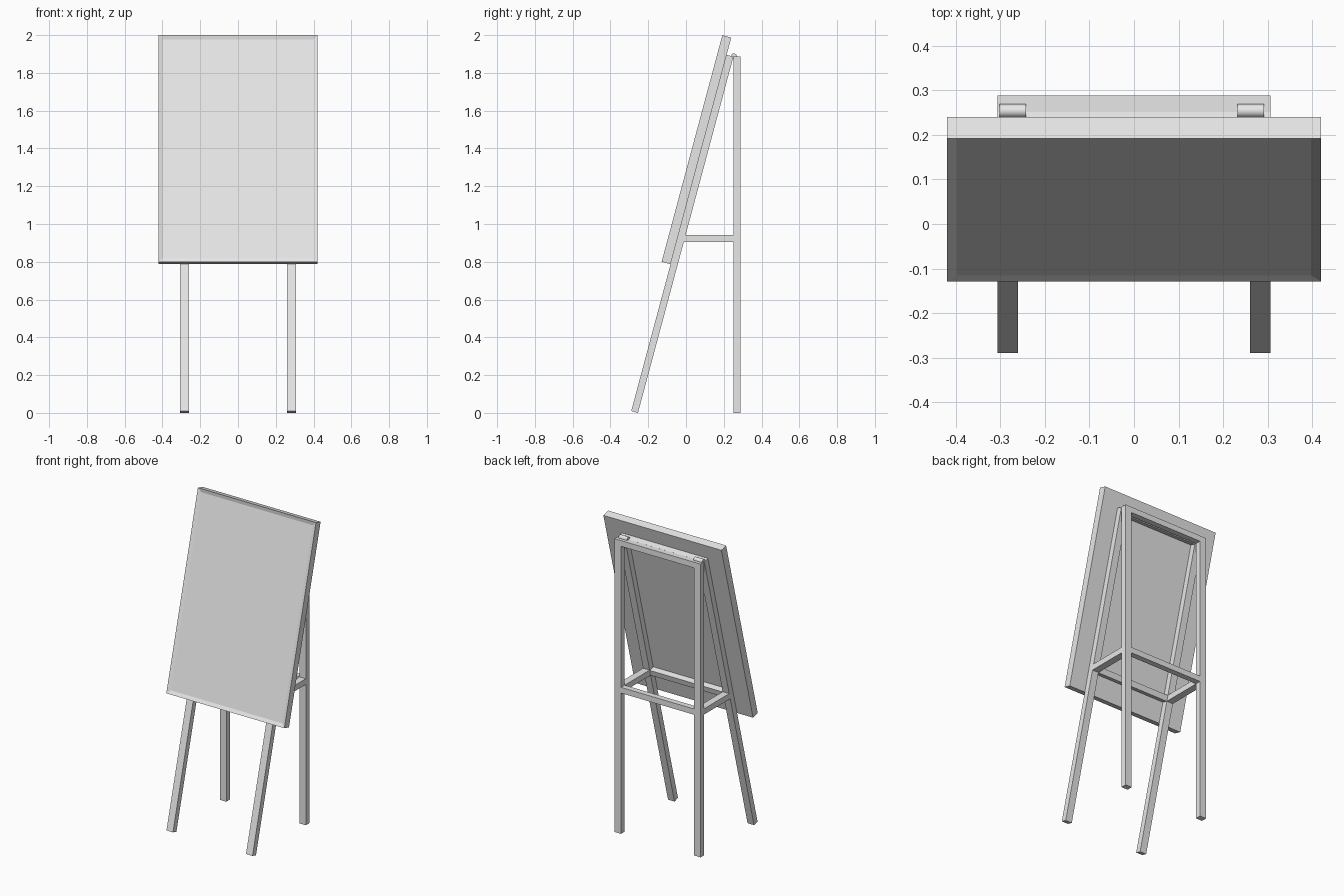
import bpy, bmesh, math
from mathutils import Matrix, Vector

cube = bpy.data.objects.get("Cube")
if cube:
    bpy.data.objects.remove(cube, do_unlink=True)

grey = bpy.data.materials.new("light_grey")
grey.use_nodes = True
grey.diffuse_color = (0.8, 0.8, 0.8, 1)
grey.node_tree.nodes["Principled BSDF"].inputs["Base Color"].default_value = (0.8, 0.8, 0.8, 1)

TILT = math.radians(15)
# Leaning frame: origin at the front bottom edge of the front legs
LEAN = Matrix.Translation((0, -0.29, 0.0097)) @ Matrix.Rotation(-TILT, 4, "X")
UPRIGHT = Matrix.Identity(4)
LEG_IN, LEG_OUT = 0.26, 0.306
DEPTH = 0.037
BACK_Y = 0.252


def finish(bm, name, matrix=UPRIGHT):
    bmesh.ops.transform(bm, matrix=matrix, verts=bm.verts)
    bmesh.ops.recalc_face_normals(bm, faces=bm.faces)
    mesh = bpy.data.meshes.new(name)
    bm.to_mesh(mesh)
    bm.free()
    mesh.materials.append(grey)
    obj = bpy.data.objects.new(name, mesh)
    bpy.context.collection.objects.link(obj)
    return obj


def box_mesh(low, high):
    bm = bmesh.new()
    low, high = Vector(low), Vector(high)
    size = Matrix.Diagonal((*(high - low), 1))
    bmesh.ops.create_cube(bm, size=1, matrix=Matrix.Translation((low + high) / 2) @ size)
    return bm


def box(name, low, high, matrix=UPRIGHT):
    return finish(box_mesh(low, high), name, matrix)


# Sign board with a shallow recessed panel in its front
bm = box_mesh((-0.42, -0.049, 0.805), (0.42, 0, 2.047))
bm.normal_update()
front = [f for f in bm.faces if f.normal.y < -0.9]
bmesh.ops.inset_region(bm, faces=front, thickness=0.032, depth=-0.008)
finish(bm, "sign_board", LEAN)

# Front and rear leg frames: two legs, a top rail and a middle rail each
def leg_frame(prefix, y, top, rail, matrix):
    for side, s in (("left", 1), ("right", -1)):
        a, b = sorted((s * LEG_IN, s * LEG_OUT))
        box(f"{prefix}_{side}_leg", (a, y, 0), (b, y + DEPTH, top), matrix)
    for part, z in (("top", top - 0.037), ("middle", rail)):
        box(f"{prefix}_{part}_rail", (-LEG_IN, y, z), (LEG_IN, y + DEPTH, z + 0.037), matrix)


leg_frame("front", 0, 1.952, 0.936, LEAN)
leg_frame("rear", BACK_Y, 1.886, 0.905, UPRIGHT)

# Side rails, cut to meet the sloping back of the front legs
for side, s in (("left", 1), ("right", -1)):
    bm = bmesh.new()
    low, high = 0.905, 0.942
    slope = lambda z: -0.255 + z * math.tan(TILT)
    outline = ((slope(low), low), (BACK_Y, low), (BACK_Y, high), (slope(high), high))
    face = bm.faces.new([bm.verts.new((s * LEG_IN, y, z)) for y, z in outline])
    ext = bmesh.ops.extrude_face_region(bm, geom=[face])
    verts = [v for v in ext["geom"] if isinstance(v, bmesh.types.BMVert)]
    bmesh.ops.translate(bm, verts=verts, vec=(s * (LEG_OUT - LEG_IN), 0, 0))
    finish(bm, f"{side}_side_rail")

# Hinge barrels joining the two frames at the top
for side, x in (("left", 0.262), ("right", -0.272)):
    bm = bmesh.new()
    turn = Matrix.Translation((x, 0.254, 1.888)) @ Matrix.Rotation(math.pi / 2, 4, "Y")
    bmesh.ops.create_cone(bm, cap_ends=True, segments=24, radius1=0.015, radius2=0.015,
                          depth=0.06, matrix=turn)
    hinge = finish(bm, f"{side}_hinge")
    bpy.ops.object.select_all(action="DESELECT")
    hinge.select_set(True)
    bpy.context.view_layer.objects.active = hinge
    bpy.ops.object.shade_smooth_by_angle(angle=math.radians(40))
